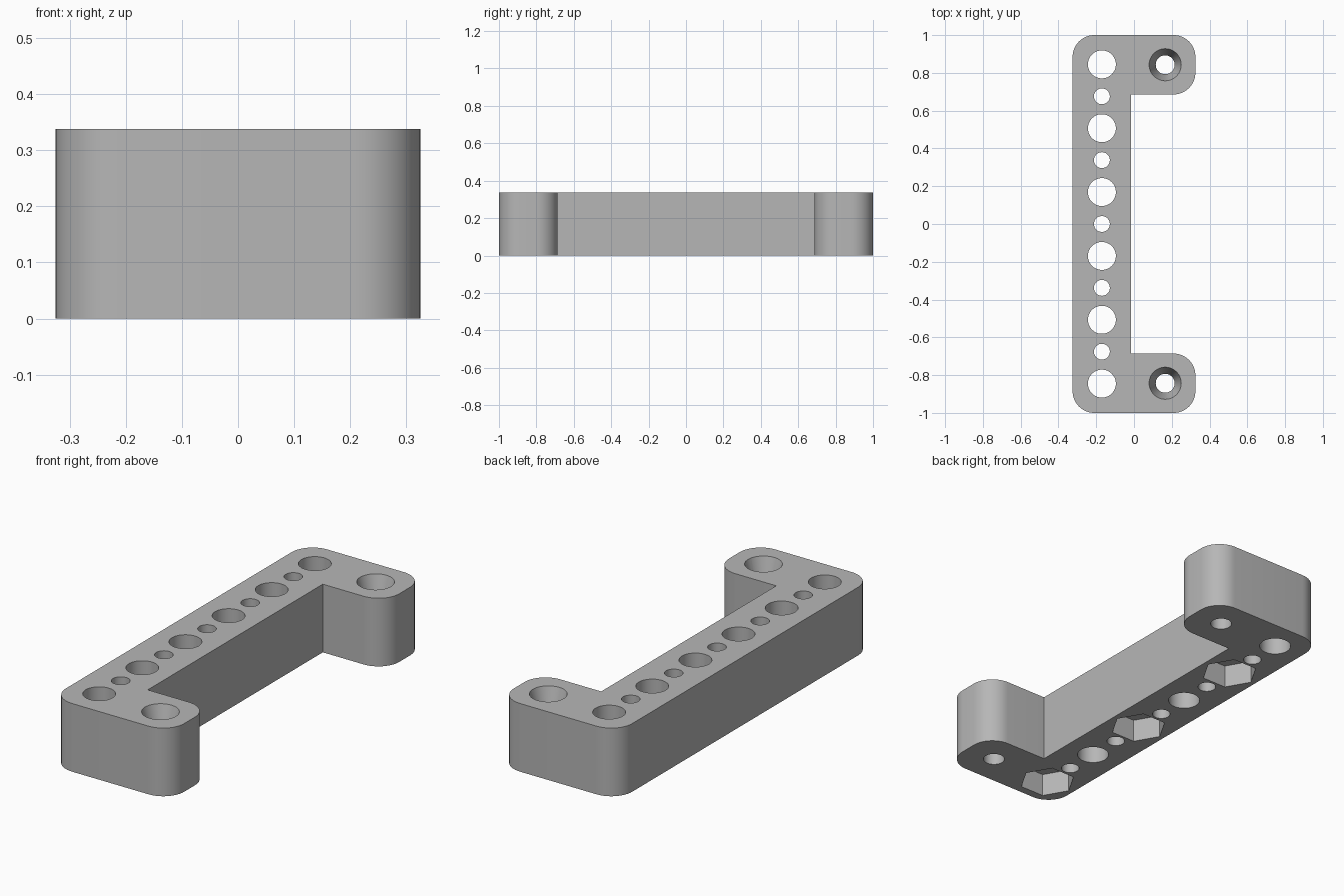
import bpy, bmesh, math

H = 0.338          # plate height
HALF_W = 0.325     # half width in x
ARM_Y = 0.686      # inner edge of the arms
SPINE_X = -0.015   # inner edge of the spine
R = 0.115          # outer corner radius
PITCH = 0.169      # spacing of neighbouring holes
ROW_X = -0.17
SCREW_X, SCREW_Y = 0.165, 0.843

cube = bpy.data.objects.get("Cube")
if cube:
    bpy.data.objects.remove(cube)

grey = bpy.data.materials.new("matte_grey")
grey.use_nodes = True
grey.diffuse_color = (0.47, 0.47, 0.47, 1)
grey.node_tree.nodes["Principled BSDF"].inputs["Base Color"].default_value = grey.diffuse_color


def make_object(name, bm):
    bmesh.ops.recalc_face_normals(bm, faces=bm.faces)
    mesh = bpy.data.meshes.new(name)
    bm.to_mesh(mesh)
    bm.free()
    mesh.materials.append(grey)
    obj = bpy.data.objects.new(name, mesh)
    bpy.context.collection.objects.link(obj)
    return obj


def corner(cx, cy, start, steps=12):
    """Quarter circle, counter-clockwise from the start angle in degrees."""
    angles = [math.radians(start + 90 * i / steps) for i in range(steps + 1)]
    return [(cx + R * math.cos(a), cy + R * math.sin(a)) for a in angles]


def add_turned(bm, x, y, profile, sides):
    """Closed solid of revolution through (radius, height) points."""
    rings = [[bm.verts.new((x + r * math.cos(math.tau * i / sides),
                            y + r * math.sin(math.tau * i / sides), z))
              for i in range(sides)] for r, z in profile]
    for low, high in zip(rings, rings[1:]):
        for i in range(sides):
            j = (i + 1) % sides
            bm.faces.new((low[i], low[j], high[j], high[i]))
    bm.faces.new(rings[0][::-1])
    bm.faces.new(rings[-1])


# Bracket body: spine with two arms, outer corners rounded
cx, cy = HALF_W - R, 1 - R
outline = (corner(-cx, -cy, 180) + corner(cx, -cy, 270)
           + corner(cx, -ARM_Y - R, 0) + [(SPINE_X, -ARM_Y), (SPINE_X, ARM_Y)]
           + corner(cx, ARM_Y + R, 270) + corner(cx, cy, 0) + corner(-cx, cy, 90))
bm = bmesh.new()
base = bm.faces.new([bm.verts.new((x, y, 0)) for x, y in outline])
extruded = bmesh.ops.extrude_face_region(bm, geom=[base])["geom"]
bmesh.ops.translate(bm, vec=(0, 0, H),
                    verts=[g for g in extruded if isinstance(g, bmesh.types.BMVert)])
body = make_object("bracket_body", bm)

# Row of alternating large and small through holes
holes = bmesh.new()
for i in range(-5, 6):
    radius = 0.074 if i % 2 else 0.042
    add_turned(holes, ROW_X, i * PITCH, [(radius, -0.1), (radius, H + 0.1)], 48)

# Hexagonal nut pockets under every second large hole
pockets = bmesh.new()
for i in (-5, -1, 3):
    add_turned(pockets, ROW_X, i * PITCH, [(0.132, -0.1), (0.132, 0.115)], 6)

# Tapered screw holes in the arms
screws = bmesh.new()
for side in (-1, 1):
    add_turned(screws, SCREW_X, side * SCREW_Y,
               [(0.05, -0.1), (0.05, H - 0.12), (0.085, H), (0.085, H + 0.1)], 48)

# Cut all openings, then discard the cutters
bpy.ops.object.select_all(action='DESELECT')
body.select_set(True)
bpy.context.view_layer.objects.active = body
for name, cutter_mesh in (("row_holes", holes), ("nut_pockets", pockets),
                          ("screw_holes", screws)):
    cutter = make_object(name, cutter_mesh)
    cutter.hide_render = True
    cut = body.modifiers.new(name, 'BOOLEAN')
    cut.operation = 'DIFFERENCE'
    cut.solver = 'EXACT'
    cut.object = cutter
    bpy.ops.object.modifier_apply(modifier=cut.name)
    bpy.data.objects.remove(cutter)

bpy.ops.object.shade_smooth_by_angle(angle=math.radians(15))
